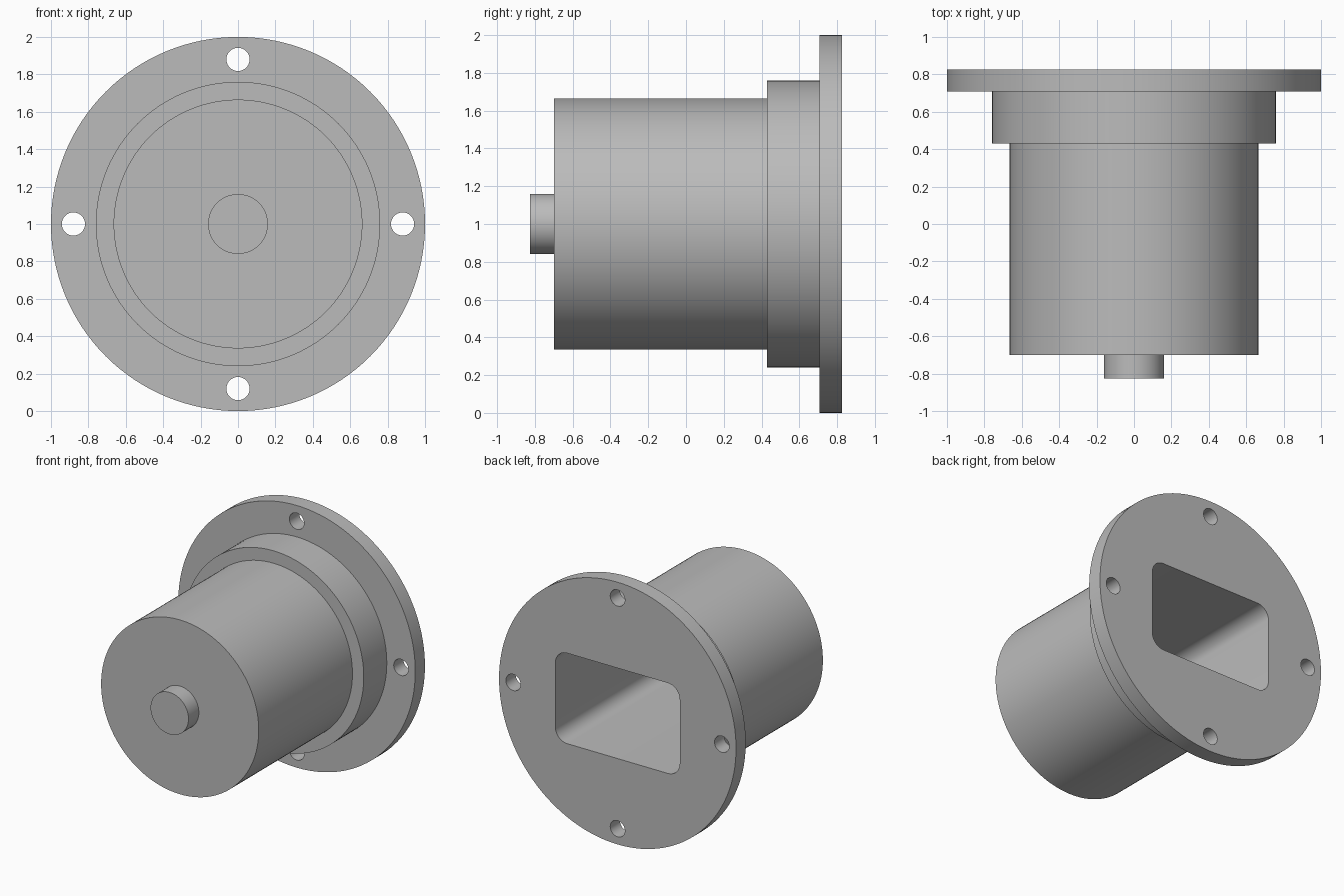
import bpy, bmesh
from math import sin, cos, pi, radians
from mathutils import Vector

cube = bpy.data.objects.get("Cube")
if cube:
    bpy.data.objects.remove(cube, do_unlink=True)

grey = bpy.data.materials.new("plain grey")
grey.use_nodes = True
colour = (0.5, 0.5, 0.5, 1)
grey.diffuse_color = colour
grey.node_tree.nodes["Principled BSDF"].inputs["Base Color"].default_value = colour

AXIS_Z = 1.0
SEGMENTS = 128


def finish(name, bm):
    bmesh.ops.recalc_face_normals(bm, faces=bm.faces)
    mesh = bpy.data.meshes.new(name)
    bm.to_mesh(mesh)
    bm.free()
    mesh.materials.append(grey)
    obj = bpy.data.objects.new(name, mesh)
    bpy.context.collection.objects.link(obj)
    return obj


def lathe(name, profile, x=0, z=0, segments=SEGMENTS):
    """Stack rings of (radius, y) along the y axis and cap both ends."""
    bm = bmesh.new()
    angles = [2 * pi * i / segments for i in range(segments)]
    rings = [[bm.verts.new((x + r * cos(a), y, AXIS_Z + z + r * sin(a)))
              for a in angles] for r, y in profile]
    for a, b in zip(rings, rings[1:]):
        for i in range(segments):
            j = (i + 1) % segments
            bm.faces.new((a[i], a[j], b[j], b[i]))
    bm.faces.new(rings[0])
    bm.faces.new(rings[-1])
    return finish(name, bm)


def rounded_block(name, half_w, half_h, radius, y_front, y_back, steps=10):
    """Extrude a rounded rectangle along the y axis."""
    bm = bmesh.new()
    outline = []
    for k, (sx, sz) in enumerate([(1, 1), (-1, 1), (-1, -1), (1, -1)]):
        for s in range(steps + 1):
            a = (k + s / steps) * pi / 2
            outline.append(bm.verts.new((sx * (half_w - radius) + radius * cos(a), y_front,
                                         AXIS_Z + sz * (half_h - radius) + radius * sin(a))))
    face = bm.faces.new(outline)
    grown = bmesh.ops.extrude_face_region(bm, geom=[face])["geom"]
    bmesh.ops.translate(bm, vec=Vector((0, y_back - y_front, 0)),
                        verts=[g for g in grown if isinstance(g, bmesh.types.BMVert)])
    return finish(name, bm)


def cut(target, cutter):
    """Subtract the cutter, then discard it."""
    cutter.hide_render = True
    mod = target.modifiers.new("cut", "BOOLEAN")
    mod.operation = "DIFFERENCE"
    mod.solver = "EXACT"
    mod.object = cutter
    bpy.context.view_layer.objects.active = target
    bpy.ops.object.modifier_apply(modifier=mod.name)
    bpy.data.objects.remove(cutter, do_unlink=True)


# Stepped housing: barrel, collar and mounting flange in one turned piece
BACK = 0.825
housing = lathe("flanged_housing", [(0.665, -0.7), (0.665, 0.43), (0.76, 0.43),
                                    (0.76, 0.708), (1.0, 0.708), (1.0, BACK)])

# Deep rectangular pocket open at the back
cut(housing, rounded_block("pocket_cutter", 0.525, 0.345, 0.1, -0.58, BACK + 0.1))

# Four bolt holes through the flange
for dx, dz in [(1, 0), (0, 1), (-1, 0), (0, -1)]:
    cut(housing, lathe("bolt_hole_cutter", [(0.062, 0.6), (0.062, BACK + 0.1)],
                       dx * 0.88, dz * 0.88, 40))

# Short round stub on the front face
stub = lathe("front_stub", [(0.16, -0.825), (0.16, -0.68)], segments=64)

# Smooth round walls with crisp rims
for obj in (housing, stub):
    bpy.ops.object.select_all(action="DESELECT")
    obj.select_set(True)
    bpy.context.view_layer.objects.active = obj
    bpy.ops.object.shade_smooth_by_angle(angle=radians(30))
